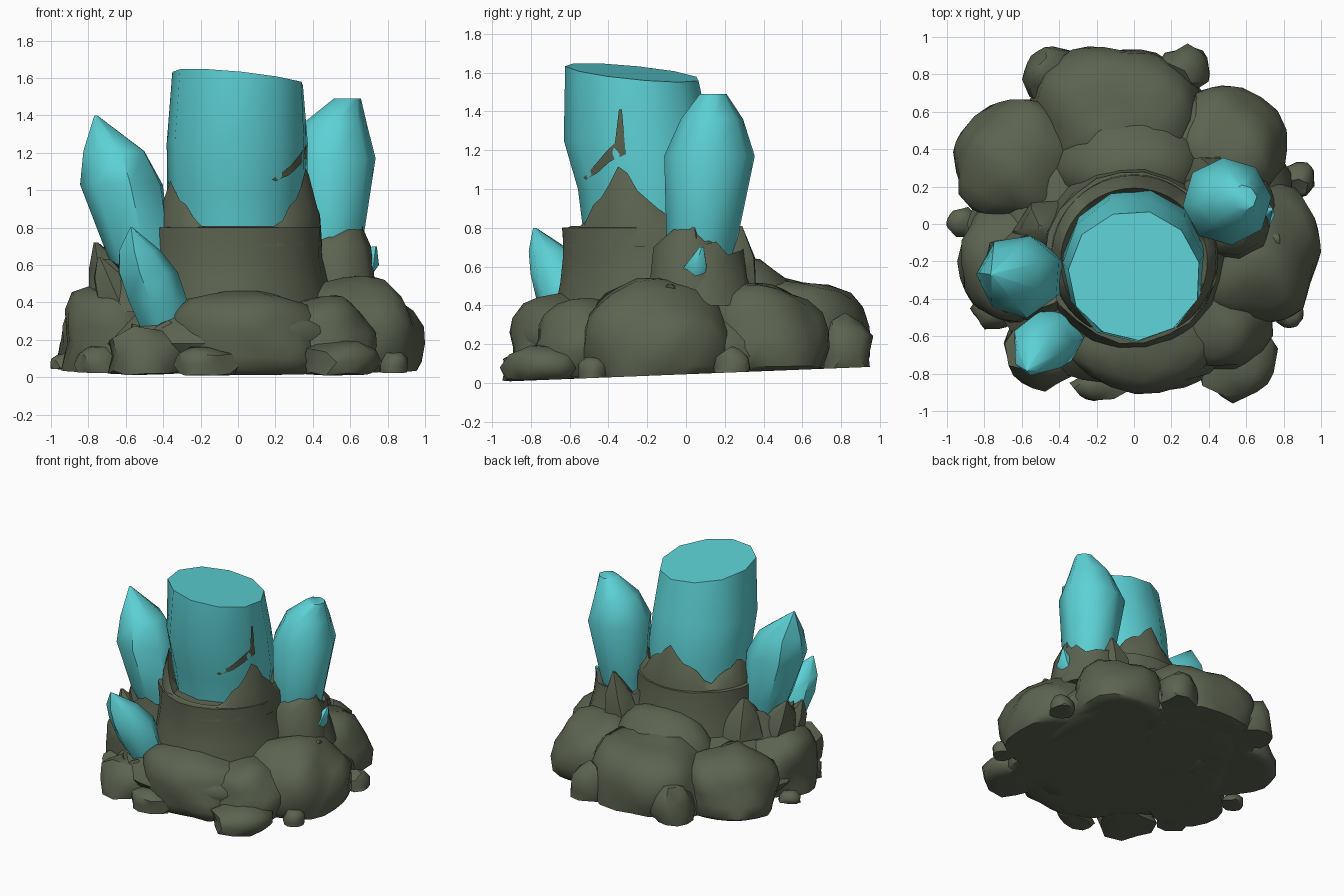
import bpy, bmesh, math, random
from mathutils import Vector, noise
from mathutils.bvhtree import BVHTree

cube = bpy.data.objects.get("Cube")
if cube:
    bpy.data.objects.remove(cube, do_unlink=True)
random.seed(4)


def material(name, rgb):
    m = bpy.data.materials.new(name)
    m.use_nodes = True
    m.diffuse_color = (*rgb, 1)
    node = next(n for n in m.node_tree.nodes if n.type == 'BSDF_PRINCIPLED')
    node.inputs["Base Color"].default_value = (*rgb, 1)
    return m


ROCK = material("olive_rock", (0.107, 0.126, 0.08))
CRYSTAL = material("cyan_crystal", (0.108, 0.64, 0.67))


def finish(bm, name, mat, angle):
    bmesh.ops.recalc_face_normals(bm, faces=bm.faces[:])
    me = bpy.data.meshes.new(name)
    bm.to_mesh(me)
    bm.free()
    me.materials.append(mat)
    for p in me.polygons:
        p.use_smooth = True
    me.set_sharp_from_angle(angle=math.radians(angle))
    ob = bpy.data.objects.new(name, me)
    bpy.context.collection.objects.link(ob)
    return ob


def loft(name, mat, rings, sides, phase=0.0, jitter=0.0, lift=None, angle=50):
    """Skin through horizontal rings (x, y, z, radius); lift raises points by ring and angle."""
    bm = bmesh.new()
    loops = []
    for k, (x, y, z, r) in enumerate(rings):
        loop = []
        for i in range(sides):
            a = phase + math.tau * i / sides
            rr = r * (1 + random.uniform(-jitter, jitter))
            dz = lift(k, a) if lift else 0
            loop.append(bm.verts.new((x + rr * math.cos(a), y + rr * math.sin(a), z + dz)))
        loops.append(loop)
    for low, high in zip(loops, loops[1:]):
        for i in range(sides):
            j = (i + 1) % sides
            bm.faces.new((low[i], low[j], high[j], high[i]))
    bm.faces.new(loops[0][::-1])
    bm.faces.new(loops[-1])
    return finish(bm, name, mat, angle)


def floor_z(y):
    return 0.045 + 0.04 * y


def boulder(name, x, y, rx, ry, top, turn=0, rough=0.18, detail=3):
    """Lumpy, flat-topped stone cut off by the gently sloped underside."""
    bm = bmesh.new()
    bmesh.ops.create_icosphere(bm, subdivisions=detail, radius=1)
    seed = Vector((x * 7, y * 7, top * 5))
    mid = min(0.18, top * 0.4)
    c, s = math.cos(turn), math.sin(turn)
    for v in bm.verts:
        p = v.co.copy()
        h = math.hypot(p.x, p.y)
        p /= (h ** 2.5 + abs(p.z) ** 2.5) ** (1 / 2.5)
        p *= 1 + rough * noise.noise(v.co * 1.6 + seed)
        px, py = p.x * rx, p.y * ry
        wx, wy = x + c * px - s * py, y + s * px + c * py
        v.co = (wx, wy, max(mid + p.z * (top - mid), floor_z(wy)))
    bmesh.ops.remove_doubles(bm, verts=bm.verts[:], dist=0.002)
    return finish(bm, name, ROCK, 45)


# Mound of large boulders
for name, *dims in (
    ("mound_core", 0, 0, 0.81, 0.8, 0.5),
    ("back_left_boulder", 0.47, 0.39, 0.34, 0.34, 0.52),
    ("back_boulder", -0.1, 0.58, 0.46, 0.37, 0.55),
    ("back_right_boulder", -0.62, 0.33, 0.33, 0.34, 0.5),
    ("left_boulder", 0.64, -0.15, 0.35, 0.39, 0.52),
    ("right_boulder", -0.65, -0.2, 0.29, 0.33, 0.49),
    ("front_boulder", 0.07, -0.58, 0.42, 0.33, 0.46),
    ("front_left_boulder", 0.44, -0.5, 0.29, 0.29, 0.42),
    ("upper_back_slope", -0.02, 0.3, 0.42, 0.32, 0.62),
):
    boulder(name, *dims)

# Smaller stones around the foot
for name, *dims in (
    ("front_right_stone", -0.49, -0.68, 0.21, 0.2, 0.28, 0.4),
    ("front_left_stone", 0.55, -0.74, 0.22, 0.19, 0.2, 0.6),
    ("front_stone", -0.17, -0.86, 0.16, 0.08, 0.16, 0.1),
    ("back_right_stone", -0.45, 0.8, 0.15, 0.15, 0.36, 0.5),
    ("back_left_stone", 0.27, 0.82, 0.14, 0.14, 0.34, 0.2),
    ("left_stone", 0.88, 0.24, 0.1, 0.09, 0.18, 0.8),
    ("right_stone", -0.92, 0.01, 0.09, 0.08, 0.13, 0.3),
    ("left_corner_stone", 0.83, -0.48, 0.08, 0.08, 0.14, 0.9),
    ("right_corner_stone", -0.74, -0.46, 0.12, 0.1, 0.17, 0.2),
):
    boulder(name, *dims, rough=0.3, detail=2)

# Pedestal under the main crystal
loft("pedestal", ROCK, [(-0.01, -0.16, 0.3, 0.53), (-0.01, -0.16, 0.52, 0.485),
                        (-0.01, -0.17, 0.64, 0.465), (-0.01, -0.175, 0.8, 0.46),
                        (0.0, -0.18, 0.81, 0.34)], 22, jitter=0.02, angle=35)

# Jagged rock shell climbing the main crystal: (direction, height, half width) in degrees
PEAKS = ((-20, 0.31, 36), (88, 0.29, 50), (165, 0.18, 34), (205, 0.24, 34), (35, 0.14, 35))


def shell_lift(ring, a):
    if ring in (0, 3):
        return 0
    deg = math.degrees(a)
    best = 0
    for d, height, half in PEAKS:
        off = abs((deg - d + 180) % 360 - 180)
        best = max(best, height * (1 - off / half))
    ragged = 0.02 * math.sin(a * 13) if best > 0.05 else 0
    return best * 0.4 if ring == 1 else best + ragged


loft("rock_shell", ROCK, [(0, -0.18, 0.7, 0.45), (0, -0.18, 0.795, 0.44),
                          (0, -0.2, 0.81, 0.392), (0, -0.2, 0.74, 0.28)],
     48, lift=shell_lift)


# Main crystal with a slanted flat top
def top_slant(ring, a):
    return -0.035 * math.sin(a) - 0.035 * math.cos(a) if ring == 3 else 0


main = loft("main_crystal", CRYSTAL, [(0, -0.18, 0.6, 0.33), (0, -0.19, 1.0, 0.375),
                                      (-0.005, -0.24, 1.25, 0.383), (0.005, -0.275, 1.6, 0.352)],
            11, phase=0.2, jitter=0.02, lift=top_slant)

# Thin rock fleck lying on the side of the main crystal
tree = BVHTree.FromPolygons([v.co for v in main.data.vertices],
                            [p.vertices[:] for p in main.data.polygons])
bm = bmesh.new()
upper = ((-0.52, 1.06), (-0.46, 1.13), (-0.41, 1.19), (-0.365, 1.24), (-0.345, 1.41))
lower = ((-0.51, 1.05), (-0.45, 1.085), (-0.39, 1.14), (-0.31, 1.18), (-0.33, 1.41))


def on_crystal(y, z):
    hit, normal, _, _ = tree.ray_cast(Vector((1, y, z)), Vector((-1, 0, 0)))
    return bm.verts.new(hit + normal * 0.009)


pairs = [(on_crystal(*u), on_crystal(*w)) for u, w in zip(upper, lower)]
for (a, b), (c, d) in zip(pairs, pairs[1:]):
    bm.faces.new((a, b, d, c))
finish(bm, "rock_fleck", ROCK, 40)

# Side crystals, each wide in the middle and drawn in to its tip
loft("left_crystal", CRYSTAL, [(0.46, 0.08, 0.5, 0.13), (0.49, 0.08, 0.72, 0.185),
                               (0.5, 0.12, 1.17, 0.232), (0.52, 0.13, 1.36, 0.165),
                               (0.585, 0.14, 1.49, 0.07)], 8, phase=0.1, jitter=0.05)
loft("right_crystal", CRYSTAL, [(-0.48, -0.25, 0.45, 0.12), (-0.53, -0.27, 0.68, 0.18),
                                (-0.615, -0.28, 1.03, 0.22), (-0.655, -0.27, 1.21, 0.165),
                                (-0.76, -0.27, 1.4, 0.008)], 7, phase=0.4, jitter=0.05)
loft("front_crystal", CRYSTAL, [(-0.38, -0.54, 0.2, 0.12), (-0.43, -0.61, 0.4, 0.16),
                                (-0.49, -0.645, 0.56, 0.165), (-0.53, -0.7, 0.68, 0.11),
                                (-0.57, -0.78, 0.8, 0.008)], 7, jitter=0.05)
loft("small_left_crystal", CRYSTAL, [(0.62, 0.04, 0.5, 0.06), (0.69, 0.05, 0.6, 0.065),
                                     (0.73, 0.08, 0.7, 0.012)], 6, jitter=0.05)


# Jagged rock cups holding the side crystals
def jagged(ring, a):
    return 0.03 * math.sin(a * 4 + 0.7) + 0.02 * math.sin(a * 7) if ring == 2 else 0


for name, x, y, r, low, high in (("left_cup", 0.47, 0.08, 0.215, 0.4, 0.69),
                                 ("right_cup", -0.53, -0.25, 0.2, 0.35, 0.62),
                                 ("front_cup", -0.4, -0.57, 0.17, 0.1, 0.27)):
    loft(name, ROCK, [(x, y, low, r * 1.35), (x, y, (low + high) / 2, r * 1.12),
                      (x, y, high, r), (x, y, high - 0.06, r * 0.5)],
         18, jitter=0.03, lift=jagged)

# Broad slab of rock in front of the left crystal
loft("left_slab", ROCK, [(0.53, 0.02, 0.45, 0.22), (0.52, 0.02, 0.7, 0.19),
                         (0.58, 0.02, 0.79, 0.09)], 9, jitter=0.06)

# Pointed rock shards leaning outward beside the cups: foot, tip, radius
for name, foot, tip, r in (
    ("left_shard", (0.58, 0.03, 0.6), (0.655, 0.04, 0.81), 0.09),
    ("left_back_shard", (0.38, 0.22, 0.45), (0.44, 0.28, 0.81), 0.16),
    ("left_low_shard", (0.66, -0.1, 0.45), (0.77, -0.08, 0.51), 0.09),
    ("right_shard", (-0.62, -0.22, 0.4), (-0.76, -0.18, 0.72), 0.16),
    ("right_front_shard", (-0.64, -0.36, 0.4), (-0.74, -0.4, 0.64), 0.13),
    ("right_back_shard", (-0.46, -0.04, 0.45), (-0.5, -0.02, 0.74), 0.18),
):
    foot, tip = Vector(foot), Vector(tip)
    loft(name, ROCK, [(*foot, r), (*foot.lerp(tip, 0.55), r * 0.7), (*tip, 0.012)],
         6, phase=random.random(), jitter=0.12)
